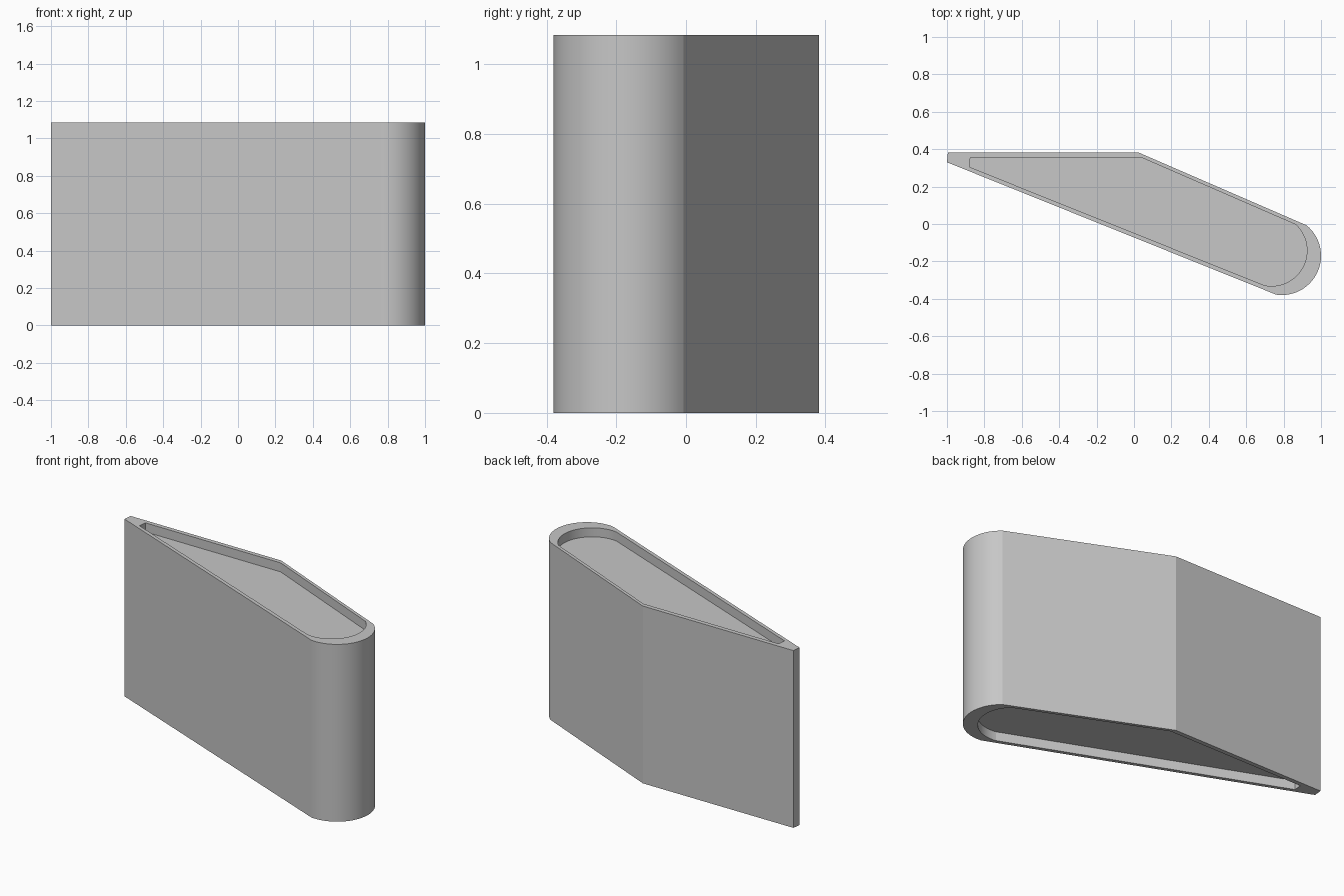
import bpy, bmesh
from math import radians, cos, sin

cube = bpy.data.objects.get("Cube")
if cube:
    bpy.data.objects.remove(cube, do_unlink=True)

HEIGHT = 1.085
RECESS = 0.055
SEGMENTS = 28


def outline(corners, centre, radius, start, end):
    """Straight corners followed by a clockwise rounded nose."""
    pts = list(corners)
    for i in range(SEGMENTS + 1):
        a = radians(start + (end - start) * i / SEGMENTS)
        pts.append((centre[0] + radius * cos(a), centre[1] + radius * sin(a)))
    return pts


# Wedge profile and the smaller profile of the recess
outer = outline([(-1, 0.33), (-0.995, 0.382), (0.025, 0.382)],
                (0.79, -0.17), 0.21, 51, -98)
inner = outline([(-0.88, 0.305), (-0.875, 0.355), (0.04, 0.355)],
                (0.735, -0.142), 0.19, 47, -101)

# Loft: recess floor, rim, outer wall, rim, recess floor
levels = [(inner, RECESS), (inner, 0), (outer, 0),
          (outer, HEIGHT), (inner, HEIGHT), (inner, HEIGHT - RECESS)]
bm = bmesh.new()
rings = [[bm.verts.new((x, y, z)) for x, y in loop] for loop, z in levels]
for a, b in zip(rings, rings[1:]):
    for i in range(len(a)):
        j = (i + 1) % len(a)
        bm.faces.new((a[i], a[j], b[j], b[i]))
bm.faces.new(rings[0])
bm.faces.new(rings[-1])
bmesh.ops.recalc_face_normals(bm, faces=bm.faces[:])

mesh = bpy.data.meshes.new("wedge_body")
bm.to_mesh(mesh)
bm.free()
body = bpy.data.objects.new("wedge_body", mesh)
bpy.context.collection.objects.link(body)

# Plain grey finish
grey = bpy.data.materials.new("light_grey")
grey.use_nodes = True
colour = (0.57, 0.57, 0.57, 1)
grey.diffuse_color = colour
grey.node_tree.nodes["Principled BSDF"].inputs["Base Color"].default_value = colour
mesh.materials.append(grey)

# Smooth nose with crisp corners
bpy.ops.object.select_all(action='DESELECT')
body.select_set(True)
bpy.context.view_layer.objects.active = body
bpy.ops.object.shade_smooth_by_angle(angle=radians(11))
